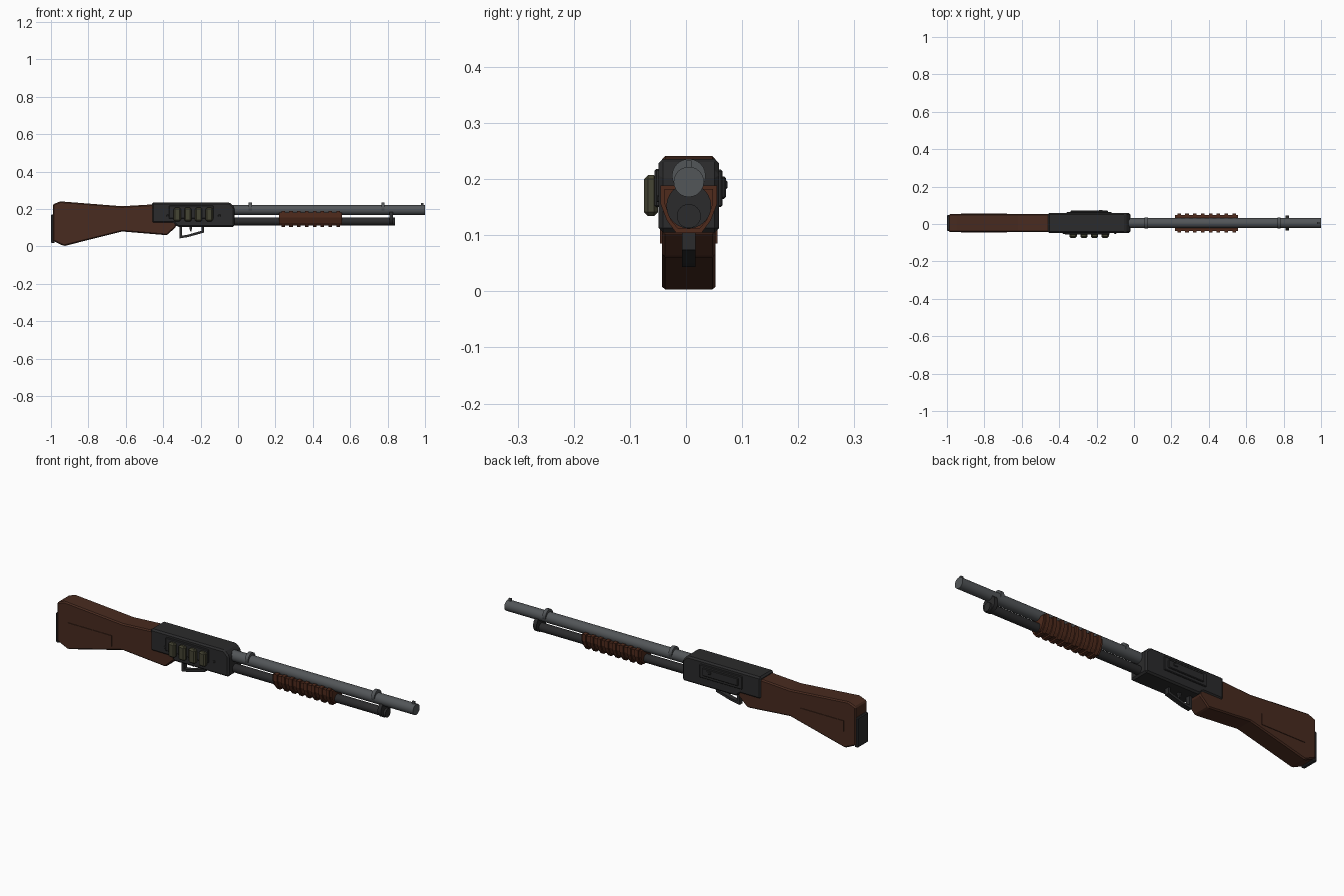
import bpy, bmesh, math
from mathutils import Vector

if "Cube" in bpy.data.objects:
    bpy.data.objects.remove(bpy.data.objects["Cube"])

YC = 0.005  # centre plane of the main parts


def material(name, rgb):
    m = bpy.data.materials.new(name)
    m.use_nodes = True
    m.diffuse_color = (*rgb, 1)
    m.node_tree.nodes["Principled BSDF"].inputs["Base Color"].default_value = (*rgb, 1)
    return m


WOOD = material("brown wood", (0.066, 0.024, 0.014))
GRIP = material("red brown wood", (0.080, 0.024, 0.012))
DARK = material("dark metal", (0.024, 0.024, 0.025))
STEEL = material("grey steel", (0.085, 0.092, 0.098))
OLIVE = material("olive shell", (0.060, 0.058, 0.033))


def finish(name, bm, mat, bevel=0, smooth=False):
    bmesh.ops.recalc_face_normals(bm, faces=bm.faces)
    mesh = bpy.data.meshes.new(name)
    bm.to_mesh(mesh)
    bm.free()
    ob = bpy.data.objects.new(name, mesh)
    bpy.context.collection.objects.link(ob)
    mesh.materials.append(mat)
    if bevel:
        mod = ob.modifiers.new("Bevel", 'BEVEL')
        mod.width, mod.segments = bevel, 1
    if smooth:
        bpy.ops.object.select_all(action='DESELECT')
        ob.select_set(True)
        bpy.context.view_layer.objects.active = ob
        bpy.ops.object.shade_smooth_by_angle(angle=math.radians(35))
    return ob


def prism(name, points, start, end, mat, bevel=0):
    """Extrude a closed outline of 3D points along the vector end - start."""
    bm = bmesh.new()
    face = bm.faces.new([bm.verts.new(Vector(p) + Vector(start)) for p in points])
    ext = bmesh.ops.extrude_face_region(bm, geom=[face])
    moved = [v for v in ext["geom"] if isinstance(v, bmesh.types.BMVert)]
    bmesh.ops.translate(bm, verts=moved, vec=Vector(end) - Vector(start))
    return finish(name, bm, mat, bevel)


def side_prism(name, xz, half, mat, bevel=0):
    pts = [(x, 0, z) for x, z in xz]
    return prism(name, pts, (0, YC - half, 0), (0, YC + half, 0), mat, bevel)


def box(name, x, y, z, mat, bevel=0):
    pts = [(x[0], 0, z[0]), (x[1], 0, z[0]), (x[1], 0, z[1]), (x[0], 0, z[1])]
    return prism(name, pts, (0, y[0], 0), (0, y[1], 0), mat, bevel)


def tube(name, x0, x1, z, r, mat, y=YC, sides=24):
    bm = bmesh.new()
    bmesh.ops.create_cone(bm, cap_ends=True, segments=sides, radius1=r, radius2=r, depth=x1 - x0)
    for v in bm.verts:
        a, b, c = v.co
        v.co = ((x0 + x1) / 2 + c, y + a, z + b)
    return finish(name, bm, mat, smooth=True)


# Stock with raised cheek panels and butt pad
side_prism("stock", [(-0.99, 0.03), (-0.93, 0.002), (-0.62, 0.08), (-0.38, 0.06), (-0.33, 0.106),
                     (-0.33, 0.2), (-0.45, 0.225), (-0.62, 0.215), (-0.95, 0.241), (-0.99, 0.225)],
           0.048, WOOD, 0.006)
box("stock_panels", (-0.925, -0.68), (YC - 0.051, YC + 0.051), (0.085, 0.14), WOOD)
box("butt_pad", (-1.0, -0.98), (YC - 0.042, YC + 0.042), (0.018, 0.17), DARK, 0.004)

# Receiver
side_prism("receiver", [(-0.46, 0.125), (-0.345, 0.125), (-0.325, 0.105), (-0.02, 0.105),
                        (-0.02, 0.21), (-0.045, 0.236), (-0.46, 0.236)], 0.054, DARK, 0.008)

# Shell carrier on the front side
box("shell_carrier", (-0.37, -0.13), (YC - 0.061, YC - 0.05), (0.15, 0.218), DARK, 0.003)
for i in range(4):
    x = -0.325 + i * 0.057
    box(f"shell_{i + 1}", (x - 0.019, x + 0.019), (-0.075, -0.05), (0.134, 0.207), OLIVE, 0.007)
for x in (-0.375, -0.1):
    box("receiver_pin", (x - 0.006, x + 0.006), (YC - 0.058, YC - 0.05), (0.159, 0.171), DARK, 0.002)

# Ejection cover and bolt handle on the back side
box("ejection_cover", (-0.36, -0.12), (YC + 0.05, YC + 0.060), (0.15, 0.217), DARK, 0.003)
box("bolt_strip", (-0.34, -0.14), (YC + 0.055, YC + 0.066), (0.165, 0.205), DARK, 0.003)
box("bolt_handle", (-0.19, -0.165), (YC + 0.06, 0.074), (0.182, 0.198), DARK, 0.003)

# Trigger guard loop, made from an outer and inner outline
outer = [(-0.314, 0.11), (-0.314, 0.043), (-0.268, 0.05), (-0.182, 0.074), (-0.182, 0.11)]
inner = [(-0.300, 0.11), (-0.300, 0.058), (-0.271, 0.062), (-0.194, 0.084), (-0.194, 0.11)]
side_prism("trigger_guard", outer + inner[::-1], 0.012, DARK)
side_prism("trigger", [(-0.262, 0.11), (-0.256, 0.082), (-0.249, 0.08), (-0.244, 0.11)], 0.006, DARK)

# Barrel, bands and sight
tube("barrel", -0.03, 1.0, 0.195, 0.027, STEEL)
for x in (0.065, 0.775):
    tube("barrel_band", x - 0.009, x + 0.009, 0.206, 0.030, STEEL)
box("front_sight", (0.978, 0.992), (YC - 0.005, YC + 0.005), (0.215, 0.233), STEEL)

# Magazine tube and clamp
tube("magazine_tube", -0.03, 0.84, 0.134, 0.0215, DARK)
tube("magazine_clamp", 0.81, 0.829, 0.152, 0.040, DARK)


# Ribbed pump grip: a U-shaped section with wider ribs
def grip_section(name, x0, x1, grow):
    half = [(0.043 + grow, 0.182 + grow), (0.043 + grow, 0.155),
            (0.032 + grow, 0.126), (0.019 + grow / 2, 0.111 - grow)]
    pts = [(0, YC + y, z) for y, z in half] + [(0, YC - y, z) for y, z in reversed(half)]
    prism(name, pts, (x0, 0, 0), (x1, 0, 0), GRIP)


grip_section("pump_grip", 0.22, 0.555, 0)
for i in range(8):
    x = 0.232 + i * 0.042
    grip_section(f"pump_rib_{i + 1}", x, x + 0.019, 0.007)
